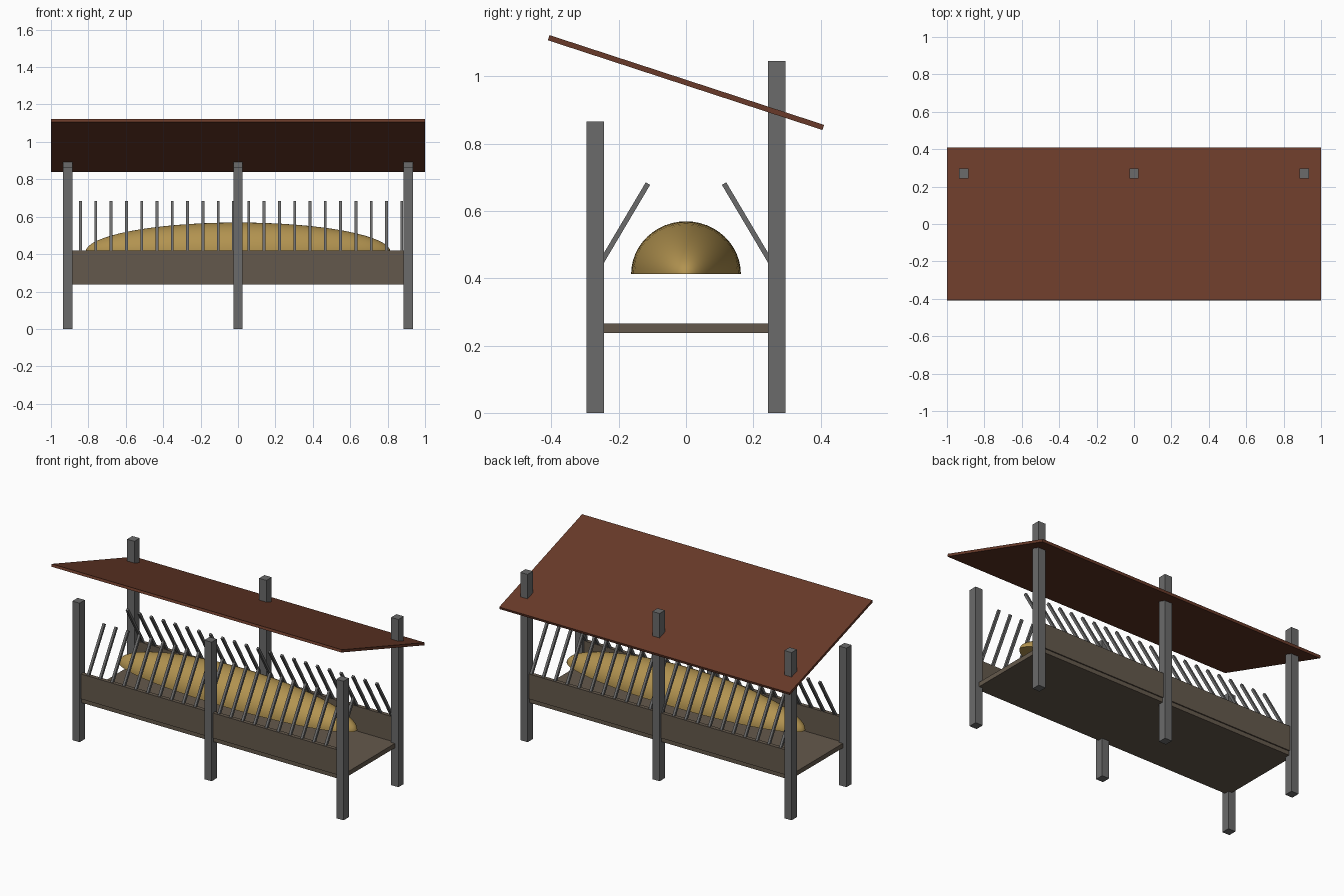
import bpy, bmesh
from math import radians, atan2, hypot
from mathutils import Matrix

cube = bpy.data.objects.get("Cube")
if cube:
    bpy.data.objects.remove(cube, do_unlink=True)


def material(name, rgb):
    """Flat material from 0-255 display values, converted to linear."""
    color = [((c / 255 + 0.055) / 1.055) ** 2.4 for c in rgb] + [1]
    mat = bpy.data.materials.new(name)
    mat.use_nodes = True
    mat.diffuse_color = color
    bsdf = mat.node_tree.nodes["Principled BSDF"]
    bsdf.inputs["Base Color"].default_value = color
    bsdf.inputs["Roughness"].default_value = 0.9
    return mat


METAL = material("grey metal", (107, 107, 107))
WOOD = material("weathered wood", (100, 89, 76))
ROOF = material("rust brown roof", (105, 58, 41))
HAY = material("golden hay", (178, 147, 80))


def make_object(name, bm, mat):
    mesh = bpy.data.meshes.new(name)
    bm.to_mesh(mesh)
    bm.free()
    mesh.materials.append(mat)
    obj = bpy.data.objects.new(name, mesh)
    bpy.context.collection.objects.link(obj)
    return obj


def box(name, center, size, mat, tilt=0.0):
    """Box of the given size, tilted around the x axis."""
    bm = bmesh.new()
    bmesh.ops.create_cube(bm, size=1, matrix=Matrix.Diagonal((*size, 1)))
    obj = make_object(name, bm, mat)
    obj.location = center
    obj.rotation_euler.x = tilt
    return obj


# Posts, side boards and leaning slats on both long sides
for side, label, height in ((-1, "front", 0.866), (1, "back", 1.045)):
    for x, spot in ((-0.91, "right"), (0, "middle"), (0.91, "left")):
        box(f"{label}_{spot}_post", (x, side * 0.27, height / 2),
            (0.05, 0.052, height), METAL)
    box(f"{label}_board", (0, side * 0.27, 0.342), (1.82, 0.024, 0.156), WOOD)

    run, rise = 0.16, 0.27
    for i in range(22):
        box(f"{label}_slat_{i + 1}", (-0.842 + i * 0.0818, side * 0.193, 0.546),
            (0.015, 0.015, hypot(run, rise)), METAL, side * atan2(run, rise))

# Floor
box("floor", (0, 0, 0.252), (1.82, 0.55, 0.028), WOOD)

# Sloping roof
box("roof", (0, 0, 0.981), (2, 0.858, 0.016), ROOF, radians(-18.1))

# Hay heap: the upper half of a stretched sphere, poles along x
bm = bmesh.new()
bmesh.ops.create_uvsphere(bm, u_segments=48, v_segments=32, radius=1,
                          matrix=Matrix.Rotation(radians(90), 4, "Y"))
cut = bmesh.ops.bisect_plane(bm, geom=bm.verts[:] + bm.edges[:] + bm.faces[:], dist=1e-4,
                             plane_co=(0, 0, 0), plane_no=(0, 0, 1), clear_inner=True)
bmesh.ops.holes_fill(bm, edges=[e for e in bm.edges if e.is_boundary], sides=0)
bmesh.ops.scale(bm, vec=(0.815, 0.163, 0.157), verts=bm.verts)
bmesh.ops.recalc_face_normals(bm, faces=bm.faces)
hay = make_object("hay_heap", bm, HAY)
hay.location.z = 0.412
bpy.ops.object.select_all(action="DESELECT")
hay.select_set(True)
bpy.context.view_layer.objects.active = hay
bpy.ops.object.shade_smooth_by_angle(angle=radians(40))
